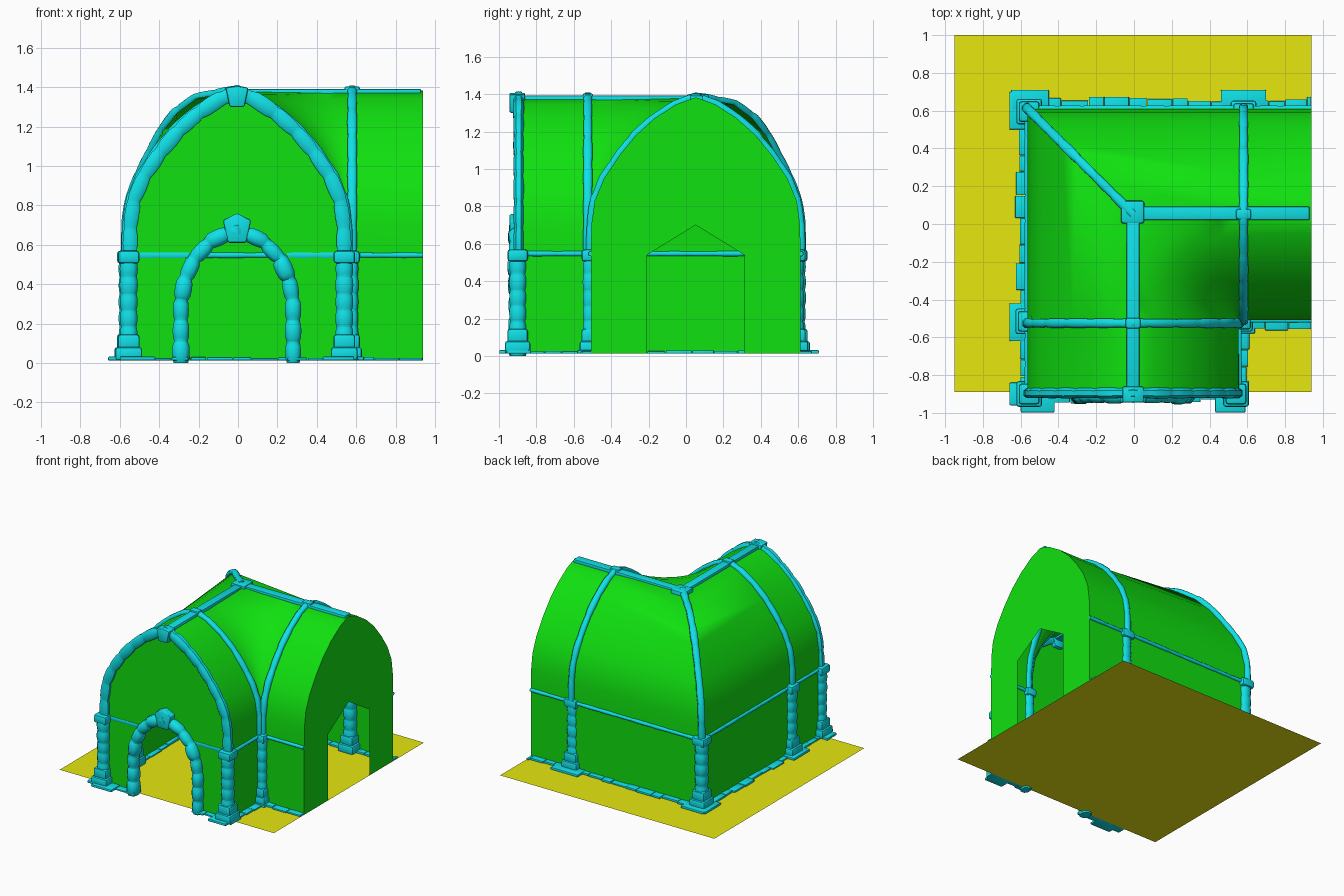
import bpy, bmesh, math, random
from mathutils import Vector as V

if "Cube" in bpy.data.objects:
    bpy.data.objects.remove(bpy.data.objects["Cube"])

random.seed(4)
X0, Y0 = -0.005, 0.052           # ridge lines of the two wings
FRONT, END, GROUND, EAVE = -0.89, 0.94, 0.012, 0.54
HALF = .56
PROFILE = [(HALF, .54), (.558, .7), (.54, .83), (.49, .95), (.41, 1.07),
           (.32, 1.18), (.22, 1.27), (.105, 1.345), (0, 1.383)]
HIP_BULGE = [0, 0, 0, .005, .025, .055, .085, .1, 0]   # hip is rounder than the gables


def material(name, color):
    m = bpy.data.materials.new(name)
    m.diffuse_color = color
    m.use_nodes = True
    m.node_tree.nodes["Principled BSDF"].inputs["Base Color"].default_value = m.diffuse_color
    return m


GREEN = material("wall_green", (.005, .75, .005, 1))
CYAN = material("stone_cyan", (.005, .75, .8, 1))
YELLOW = material("ground_yellow", (.8, .8, .005, 1))


def finish(name, bm, mat, angle=None):
    me = bpy.data.meshes.new(name)
    bmesh.ops.remove_doubles(bm, verts=bm.verts, dist=1e-5)
    bmesh.ops.recalc_face_normals(bm, faces=bm.faces)
    bm.to_mesh(me)
    bm.free()
    ob = bpy.data.objects.new(name, me)
    bpy.context.collection.objects.link(ob)
    me.materials.append(mat)
    if angle:
        bpy.context.view_layer.objects.active = ob
        ob.select_set(True)
        bpy.ops.object.shade_smooth_by_angle(angle=math.radians(angle))
        ob.select_set(False)
    return ob


def skin(bm, rows):
    rows = [[bm.verts.new(p) for p in row] for row in rows]
    for a, b in zip(rows, rows[1:]):
        for i in range(len(a) - 1):
            bm.faces.new((a[i], a[i + 1], b[i + 1], b[i]))
    return rows


def lower_walls():
    bm = bmesh.new()
    for s in (-1, 1):
        x, y = X0 + s * HALF, Y0 - s * HALF
        skin(bm, [[(x, FRONT, z), (x, y, z), (END, y, z)] for z in (GROUND, EAVE)])
    finish("lower_walls", bm, GREEN)


def vaulted_roof():
    """Outer side bends over a rounded hip, inner side is a fan about the inner corner."""
    bm = bmesh.new()
    outer, inner = [], []
    cx, cy = X0 + HALF, Y0 - HALF
    for (w, z), g in zip(PROFILE, HIP_BULGE):
        h = w + g
        outer.append([(X0 - w, FRONT, z), (X0 - w, cy, z), (X0 - h, Y0 + h, z), (cx, Y0 + w, z), (END, Y0 + w, z)])
        r = max(HALF - w, .0005)
        arc = []
        for k in range(9):
            t = math.pi / 2 * k / 8
            arc.append((cx - r * math.cos(t), cy + r * math.sin(t), z - .02 * math.sin(2 * t) * r / HALF))
        inner.append([(X0 + w, FRONT, z)] + arc + [(END, Y0 - w, z)])
    skin(bm, outer)
    top = skin(bm, inner)[-1]
    c = bm.verts.new((X0, Y0, PROFILE[-1][1]))
    for a, b in zip(top[1:-1], top[2:-1]):
        bm.faces.new((a, b, c))
    finish("vaulted_roof", bm, GREEN, 60)


def end_wall(name, place):
    """Gable sheet with a pointed doorway."""
    half = [(HALF, GROUND)] + PROFILE
    outline = half + [(-u, z) for u, z in reversed(half[:-1])]
    door = [(-.26, GROUND), (-.26, EAVE), (0, .7), (.26, EAVE), (.26, GROUND)]
    bm = bmesh.new()
    f = bm.faces.new([bm.verts.new(place(u, z)) for u, z in outline + door])
    bmesh.ops.triangulate(bm, faces=[f])
    finish(name, bm, GREEN)


def stones(name, pts, side, w, d, count, dip=.82, jitter=.07):
    """Row of worn stones swept along a path; w lies along side, d across it."""
    pts, side = [V(p) for p in pts], V(side).normalized()
    lens = [(b - a).length for a, b in zip(pts, pts[1:])]
    total = sum(lens)

    def at(t):
        t *= total
        for i, l in enumerate(lens):
            if t <= l or i == len(lens) - 1:
                return pts[i].lerp(pts[i + 1], t / l)
            t -= l

    bm = bmesh.new()
    rings = []
    for k in range(count):
        g = 1 + random.uniform(-jitter, jitter)
        for f, r in ((.03, dip), (.2, 1), (.5, 1.04), (.8, 1), (.97, dip)):
            t = (k + f) / count
            if (k, f) == (0, .03):
                t = 0
            if (k, f) == (count - 1, .97):
                t = 1
            tan = (at(min(1, t + .02)) - at(max(0, t - .02))).normalized()
            nrm = tan.cross(side)
            c, s = at(t), r * g / 2
            rings.append([bm.verts.new(c + side * w * s * a + nrm * d * s * b) for a, b in
                          ((1, .5), (.5, 1), (-.5, 1), (-1, .5), (-1, -.5), (-.5, -1), (.5, -1), (1, -.5))])
    for a, b in zip(rings, rings[1:]):
        for i in range(8):
            bm.faces.new((a[i], a[(i + 1) % 8], b[(i + 1) % 8], b[i]))
    bm.faces.new(rings[0])
    bm.faces.new(rings[-1])
    return finish(name, bm, CYAN, 50)


def blocks(name, boxes, bevel=.008):
    """Bevelled boxes, each given as two opposite corners."""
    bm = bmesh.new()
    for lo, hi in boxes:
        for v in bmesh.ops.create_cube(bm, size=1)["verts"]:
            v.co = V([(a + b) / 2 + c * (b - a) for a, b, c in zip(lo, hi, v.co)])
    bmesh.ops.bevel(bm, geom=bm.edges[:], offset=bevel, segments=2, affect='EDGES', profile=.5)
    return finish(name, bm, CYAN, 40)


def arch(offset=0.0):
    half = [(w + offset * min(1, w * 4), z + offset * (z - EAVE) * .8) for w, z in PROFILE]
    return half + [(-u, z) for u, z in reversed(half[:-1])]


# ground, walls and vaulted roof
bm = bmesh.new()
bm.faces.new([bm.verts.new((x, y, GROUND)) for x, y in ((-.95, FRONT), (END, FRONT), (END, 1), (-.95, 1))])
finish("ground_sheet", bm, YELLOW)
lower_walls()
vaulted_roof()
end_wall("front_gable", lambda u, z: (X0 + u, FRONT, z))
end_wall("side_gable", lambda u, z: (END, Y0 + u, z))

# arched ribs
stones("front_arch", [(X0 + u, -.895, z) for u, z in arch(-.016)], (0, 1, 0), .055, .075, 15, .88)
stones("front_wing_rib", [(X0 + u, -.525, z) for u, z in arch(.005)], (0, 1, 0), .046, .042, 13, .92)
stones("side_wing_rib", [(.58, Y0 + u, z) for u, z in arch(.005)], (1, 0, 0), .046, .042, 13, .92)
stones("hip_rib", [(X0 - w - g, Y0 + w + g, z) for (w, z), g in zip(arch(.005), HIP_BULGE)],
       (1, 1, 0), .05, .045, 9, .92)

# ridge beams, junction block and rib bosses
blocks("ridge_beams", [((X0 - .034, -.91, 1.355), (X0 + .034, Y0, 1.392)),
                       ((X0, Y0 - .03, 1.355), (END - .01, Y0 + .04, 1.392))])
blocks("ridge_junction", [((X0 - .065, Y0 - .05, 1.345), (X0 + .06, Y0 + .072, 1.4))], .015)
for n, y, x in (("front_rib_boss", -.525, X0), ("side_rib_boss", Y0, .58)):
    blocks(n, [((x - .04, y - .028, 1.35), (x + .04, y + .028, 1.405))], .012)


def keystone(name, z0, z1, half, peak):
    """Wedge stone, narrower towards the bottom, with a peaked top."""
    bm = bmesh.new()
    out = [(-.65 * half, z0), (.65 * half, z0), (half, z1 - peak), (0, z1), (-half, z1 - peak)]
    f = bm.faces.new([bm.verts.new((X0 + x, -.945, z)) for x, z in out])
    ext = bmesh.ops.extrude_face_region(bm, geom=[f])["geom"]
    bmesh.ops.translate(bm, verts=[v for v in ext if isinstance(v, bmesh.types.BMVert)], vec=(0, .085, 0))
    bmesh.ops.bevel(bm, geom=bm.edges[:], offset=.01, segments=2, affect='EDGES', profile=.5)
    finish(name, bm, CYAN, 40)


keystone("arch_keystone", 1.3, 1.408, .058, .01)
keystone("door_keystone", .61, .76, .072, .035)

# doorway surround
door = [(.285, 0), (.285, .3), (.265, .42), (.215, .53), (.13, .62), (0, .68)]
stones("door_arch", [(X0 + u, -.9, z) for u, z in door + [(-u, z) for u, z in door[-2::-1]]],
       (0, 1, 0), .095, .08, 15, .84, .1)

# pillars with stepped bases and caps
pillars = {"front_left": (-.555, -.9), "front_right": (.54, -.9), "left": (-.56, -.515),
           "back_left": (-.555, .595), "back": (.58, .585), "inner": (.575, -.515)}
for n, (x, y) in pillars.items():
    k = .8 if n == "inner" else 1
    stones(n + "_pillar", [(x, y, .1), (x, y, .52)], (1, 0, 0), .088 * k, .088 * k, 5, .92, .03)

    def square(r, z0, z1):
        return ((x - r * k, y - r * k, z0), (x + r * k, y + r * k, z1))
    blocks(n + "_pillar_base", [square(.068, .013, .08), square(.055, .07, .145)], .014)
    blocks(n + "_pillar_cap", [square(.055, .505, .57)], .016)

# foot pads under the pillars
pads = [(-.65, .6, -.45, .71), (-.66, .5, -.55, .7), (.46, .6, .7, .71), (-.66, -.62, -.55, -.42),
        (-.66, -.96, -.55, -.84), (-.6, -.998, -.42, -.86), (.43, -.998, .59, -.86), (.52, -.96, .61, -.83),
        (.54, -.58, .64, -.48)]
blocks("pillar_pads", [((a, b, GROUND + .0003), (c, d, .032)) for a, b, c, d in pads], .006)

# wall rails and footing slabs, wall by wall: start, end, outward direction
L, R, B, I = X0 - HALF, X0 + HALF, Y0 + HALF, Y0 - HALF
runs = {"left": ((L, FRONT), (L, B), (-1, 0)), "back": ((L, B), (END, B), (0, 1)),
        "inner_front": ((R, FRONT), (R, I), (1, 0)), "inner_side": ((R, I), (END, I), (0, -1)),
        "front_left": ((L, FRONT), (-.25, FRONT), (0, -1)), "front_right": ((.25, FRONT), (R, FRONT), (0, -1))}
for n, (a, b, out) in runs.items():
    a, b, out = V(a), V(b), V(out)
    length = (b - a).length
    thick = .01 if n in ("front_left", "front_right") else .03
    stones(n + "_rail", [(*a, .547), (*b, .547)], (0, 0, 1), .026, thick, max(2, int(length / .15)), .92)
    boxes, t = [], 0
    while t < length - .01:
        step = min(random.uniform(.08, .15), length - t)
        p = a + (b - a) * (t / length) + out * random.uniform(.035, .065)
        q = a + (b - a) * ((t + step - .003) / length) - out * random.uniform(.03, .05)
        boxes.append(((min(p.x, q.x), min(p.y, q.y), GROUND + .0005),
                      (max(p.x, q.x), max(p.y, q.y), random.uniform(.024, .03))))
        t += step
    blocks(n + "_footing", boxes, .004)
